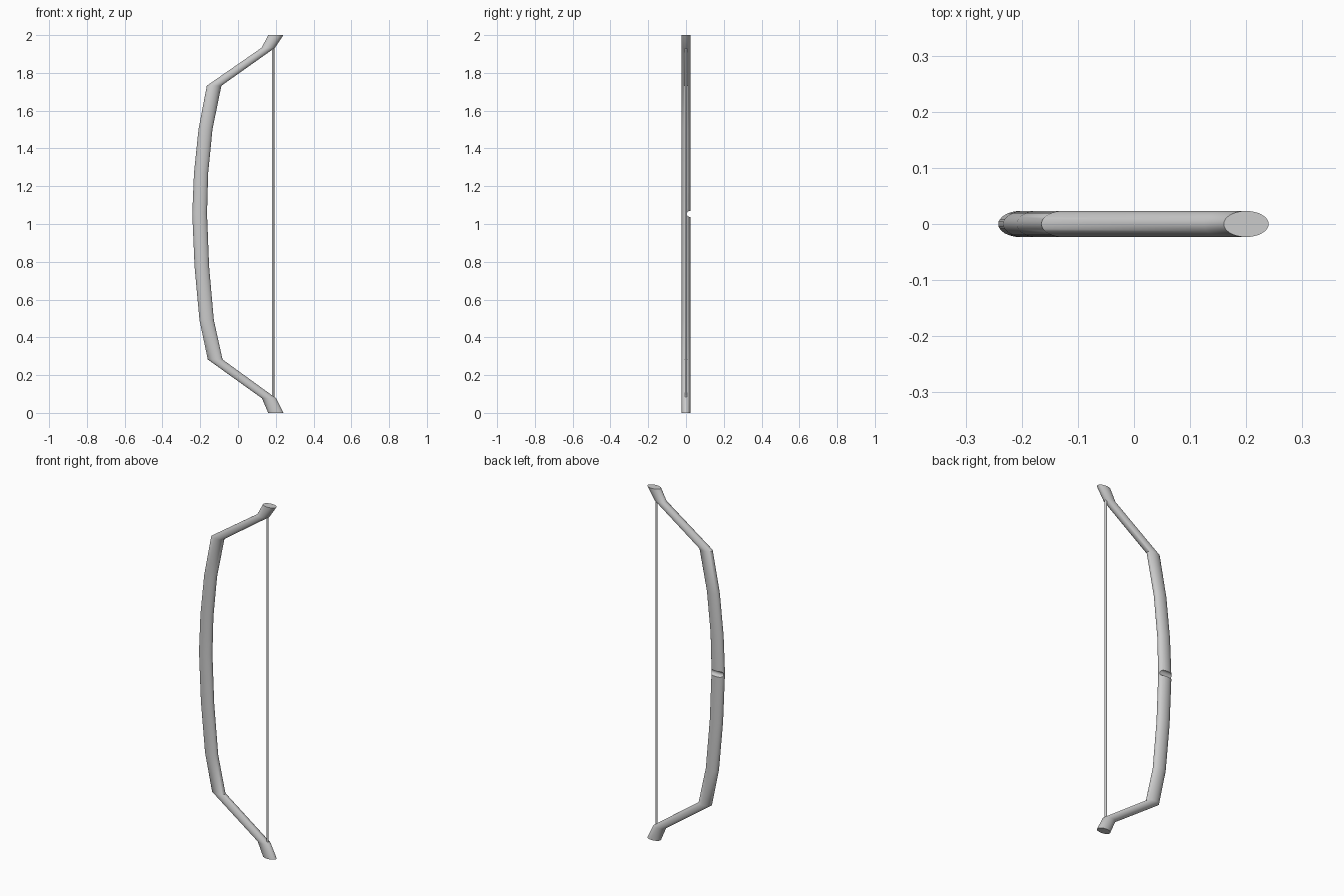
import bpy, bmesh, math

if "Cube" in bpy.data.objects:
    bpy.data.objects.remove(bpy.data.objects["Cube"])

SIDES = 32
HALF_Y = 0.0232


def finish(obj):
    bpy.ops.object.select_all(action='DESELECT')
    obj.select_set(True)
    bpy.context.view_layer.objects.active = obj
    bpy.ops.object.shade_smooth_by_angle(angle=math.radians(35))


def loft(name, stations):
    """Skin horizontal elliptical rings given as (x_left, x_right, z)."""
    bm = bmesh.new()
    rings = []
    for x0, x1, z in stations:
        cx, rx = (x0 + x1) / 2, (x1 - x0) / 2
        rings.append([bm.verts.new((cx + rx * math.cos(a), HALF_Y * math.sin(a), z))
                      for a in (2 * math.pi * i / SIDES for i in range(SIDES))])
    for a, b in zip(rings, rings[1:]):
        for i in range(SIDES):
            j = (i + 1) % SIDES
            bm.faces.new((a[i], a[j], b[j], b[i]))
    bm.faces.new(rings[0][::-1])
    bm.faces.new(rings[-1])
    mesh = bpy.data.meshes.new(name)
    bm.to_mesh(mesh)
    bm.free()
    obj = bpy.data.objects.new(name, mesh)
    bpy.context.collection.objects.link(obj)
    return obj


# Bow limbs and grip as one swept body
bow = loft("bow_body", [
    (0.160, 0.240, 0.000), (0.127, 0.202, 0.077), (-0.160, -0.082, 0.283),
    (-0.204, -0.128, 0.492), (-0.230, -0.153, 0.775), (-0.242, -0.164, 1.055),
    (-0.233, -0.158, 1.270), (-0.209, -0.135, 1.502), (-0.165, -0.088, 1.732),
    (0.125, 0.196, 1.933), (0.160, 0.240, 2.000)])

# Arrow rest notch across the back side of the grip
bpy.ops.mesh.primitive_cylinder_add(vertices=24, radius=0.016, depth=0.3,
                                    location=(-0.2, 0.021, 1.053),
                                    rotation=(0, math.pi / 2, 0))
cutter = bpy.context.object
cutter.name = "notch_cutter"
cutter.hide_render = True
mod = bow.modifiers.new("notch", 'BOOLEAN')
mod.operation = 'DIFFERENCE'
mod.solver = 'EXACT'
mod.object = cutter
bpy.context.view_layer.objects.active = bow
bpy.ops.object.modifier_apply(modifier=mod.name)
bpy.data.objects.remove(cutter, do_unlink=True)
finish(bow)

# Bowstring between the two tips
bpy.ops.mesh.primitive_cylinder_add(vertices=16, radius=0.006, depth=1.88,
                                    location=(0.186, 0, 1.005))
string = bpy.context.object
string.name = "bowstring"
finish(string)
